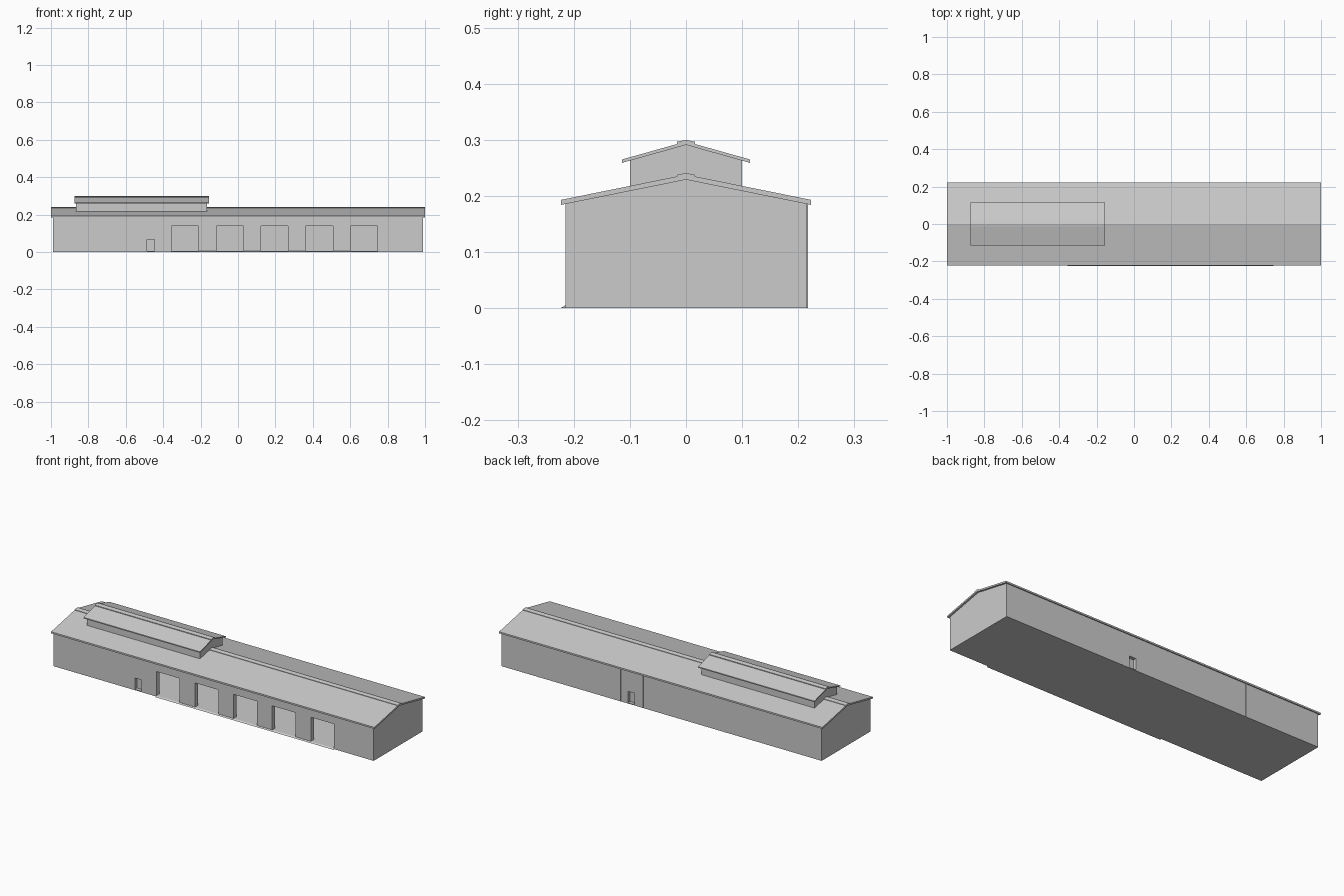
import bpy
import bmesh

cube = bpy.data.objects.get("Cube")
if cube:
    bpy.data.objects.remove(cube, do_unlink=True)

grey = bpy.data.materials.new("light grey")
grey.use_nodes = True
COLOUR = (0.6, 0.6, 0.6, 1)
grey.diffuse_color = COLOUR
grey.node_tree.nodes["Principled BSDF"].inputs["Base Color"].default_value = COLOUR


def prism(name, outline, axis, start, end):
    """Extrude an outline of (across, height) points along the x or y axis."""
    bm = bmesh.new()
    verts = []
    for u, z in outline:
        verts.append(bm.verts.new((start, u, z) if axis == "x" else (u, start, z)))
    face = bm.faces.new(verts)
    moved = bmesh.ops.extrude_face_region(bm, geom=[face])["geom"]
    step = end - start
    shift = (step, 0, 0) if axis == "x" else (0, step, 0)
    bmesh.ops.translate(bm, vec=shift,
                        verts=[g for g in moved if isinstance(g, bmesh.types.BMVert)])
    bmesh.ops.recalc_face_normals(bm, faces=bm.faces)
    mesh = bpy.data.meshes.new(name)
    bm.to_mesh(mesh)
    bm.free()
    mesh.materials.append(grey)
    obj = bpy.data.objects.new(name, mesh)
    bpy.context.collection.objects.link(obj)
    return obj


def box(name, x0, x1, y0, y1, z0, z1):
    return prism(name, [(y0, z0), (y1, z0), (y1, z1), (y0, z1)], "x", x0, x1)


def chevron(half, eave, ridge, thick):
    """Cross-section of a double-pitched slab."""
    return [(-half, eave), (0, ridge), (half, eave),
            (half, eave - thick), (0, ridge - thick), (-half, eave - thick)]


def side_wall(name, y0, y1, openings):
    """Long wall whose door openings are notches in its lower edge."""
    outline = [(-LEN + WALL, FLOOR)]
    for x0, x1, top in openings:
        outline += [(x0, FLOOR), (x0, top), (x1, top), (x1, FLOOR)]
    outline += [(LEN - WALL, FLOOR), (LEN - WALL, 0.19), (-LEN + WALL, 0.19)]
    prism(name, outline, "y", y0, y1)


LEN, HALF, WALL, FLOOR = 0.99, 0.215, 0.027, 0.005
INNER = HALF - WALL

# Floor and walls
box("floor", -LEN, LEN, -HALF, HALF, 0, FLOOR)
bays = [(-0.355 + 0.239 * i, -0.21 + 0.239 * i, 0.14) for i in range(5)]
front_door = (-0.487, -0.447, 0.068)
back_door = (0.168, 0.208, 0.068)
side_wall("front_wall", -HALF, -INNER, [front_door] + bays)
side_wall("back_wall", INNER, HALF, [back_door])
gable = [(-HALF, FLOOR), (HALF, FLOOR), (HALF, 0.19), (0, 0.233), (-HALF, 0.19)]
prism("left_gable", gable, "x", LEN - WALL, LEN)
prism("right_gable", gable, "x", -LEN, -LEN + WALL)

# Small recessed doors
for name, (x0, x1, top), y in (("front_door", front_door, -INNER),
                               ("back_door", back_door, INNER)):
    side = 1 if y > 0 else -1
    box(name, x0, x1, *sorted((y, y + side * 0.008)), FLOOR, top)

# Narrow joint strips on the back wall
for x in (0.76, 0.255, 0.115, -0.39, -0.53):
    box("wall_joint", x - 0.002, x + 0.002, HALF, HALF + 0.002, 0, 0.188)

# Entry ramp along the bays
prism("ramp", [(-HALF, 0), (-0.224, 0), (-HALF, FLOOR)], "x", bays[0][0], bays[-1][1])

# Main roof and its ridge cap
prism("main_roof", chevron(0.223, 0.193, 0.238, 0.009), "x", -1, 1)
prism("main_ridge_cap", chevron(0.016, 0.2375, 0.241, 0.004), "x", -1, 1)

# Raised roof vent with its own roof
prism("vent_walls", [(-0.1, 0.213), (0, 0.233), (0.1, 0.213),
                     (0.1, 0.265), (0, 0.293), (-0.1, 0.265)], "x", -0.865, -0.165)
prism("vent_roof", chevron(0.114, 0.265, 0.297, 0.006), "x", -0.875, -0.155)
prism("vent_ridge_cap", chevron(0.016, 0.2965, 0.3, 0.004), "x", -0.875, -0.155)
